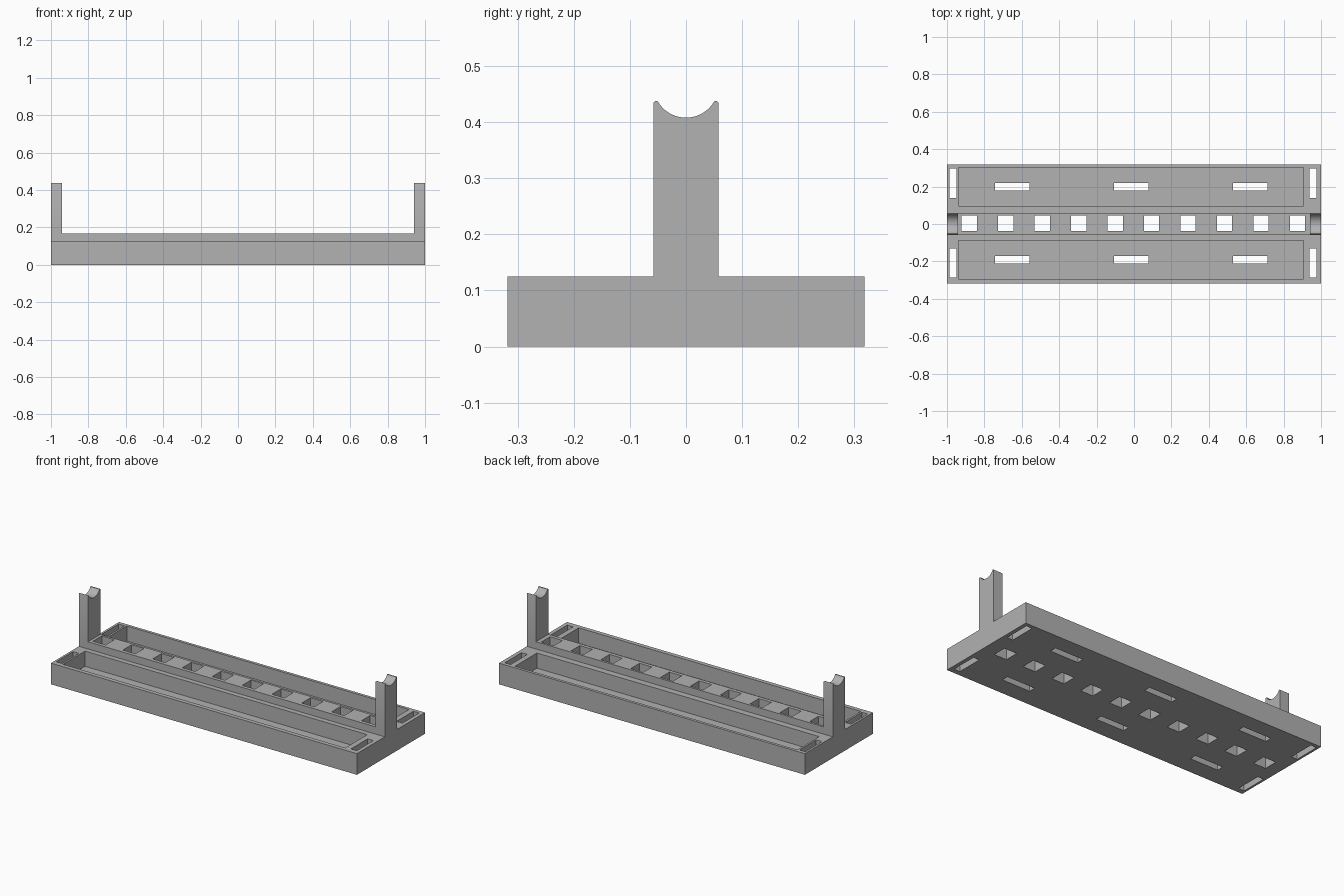
import bpy
import bmesh
import math

if "Cube" in bpy.data.objects:
    bpy.data.objects.remove(bpy.data.objects["Cube"])

HALF_DEPTH = 0.318
BASE_TOP = 0.125
RIB_TOP = 0.168
RIB_HALF = 0.058
POST_TOP = 0.438
POST_WIDTH = 0.06
POCKET_FLOOR = 0.035

grey = bpy.data.materials.new("matte grey")
grey.use_nodes = True
colour = (0.445, 0.445, 0.445, 1)
grey.diffuse_color = colour
grey.node_tree.nodes["Principled BSDF"].inputs["Base Color"].default_value = colour


def make_object(name, bm):
    bmesh.ops.recalc_face_normals(bm, faces=bm.faces)
    mesh = bpy.data.meshes.new(name)
    bm.to_mesh(mesh)
    bm.free()
    obj = bpy.data.objects.new(name, mesh)
    bpy.context.collection.objects.link(obj)
    mesh.materials.append(grey)
    return obj


def extrude_profile(name, profile, x0, x1):
    """Extrude a (y, z) outline along x."""
    bm = bmesh.new()
    face = bm.faces.new([bm.verts.new((x0, y, z)) for y, z in profile])
    result = bmesh.ops.extrude_face_region(bm, geom=[face])
    moved = [v for v in result["geom"] if isinstance(v, bmesh.types.BMVert)]
    bmesh.ops.translate(bm, verts=moved, vec=(x1 - x0, 0, 0))
    return make_object(name, bm)


def add_box(bm, x0, x1, y0, y1, z0, z1):
    verts = bmesh.ops.create_cube(bm, size=1)["verts"]
    bmesh.ops.scale(bm, verts=verts, vec=(x1 - x0, y1 - y0, z1 - z0))
    bmesh.ops.translate(bm, verts=verts,
                        vec=((x0 + x1) / 2, (y0 + y1) / 2, (z0 + z1) / 2))


def cut(target, name, boxes):
    """Subtract a set of separate boxes from the target."""
    bm = bmesh.new()
    for box in boxes:
        add_box(bm, *box)
    cutter = make_object(name, bm)
    cutter.hide_render = True
    mod = target.modifiers.new(name, "BOOLEAN")
    mod.operation = "DIFFERENCE"
    mod.solver = "EXACT"
    mod.object = cutter
    bpy.context.view_layer.objects.active = target
    bpy.ops.object.modifier_apply(modifier=mod.name)
    bpy.data.objects.remove(cutter)


# Tray body with raised centre rib
half = [(HALF_DEPTH, 0), (HALF_DEPTH, BASE_TOP), (RIB_HALF, BASE_TOP), (RIB_HALF, RIB_TOP)]
tray = extrude_profile("tray", half + [(-y, z) for y, z in reversed(half)], -1, 1)

# Long pockets either side of the rib
cut(tray, "pocket_cutter", [(-0.938, 0.907, y, y + 0.205, POCKET_FLOOR, 0.3)
                            for y in (0.096, -0.293)])

# Drain slots in the pockets, end slots, and the row of square holes
holes = []
for y in (0.198, -0.191):
    for x in (-0.651, -0.014, 0.622):
        holes.append((x - 0.092, x + 0.092, y - 0.02, y + 0.02, -0.1, 0.3))
for y in (0.218, -0.209):
    for x in (-0.968, 0.958):
        holes.append((x - 0.019, x + 0.019, y - 0.078, y + 0.078, -0.1, 0.3))
for i in range(10):
    x = -0.881 + 0.195 * i
    holes.append((x - 0.041, x + 0.041, -0.037, 0.045, -0.1, 0.3))
cut(tray, "hole_cutter", holes)

# End posts with a scooped cradle and rounded tips
scoop_r, scoop_z, tip_y, tip_r = 0.058, 0.466, 0.053, 0.005
outline = [(-RIB_HALF, RIB_TOP)]
for i in range(5):
    a = math.pi - i * math.radians(32)
    outline.append((-tip_y + tip_r * math.cos(a), POST_TOP - tip_r + tip_r * math.sin(a)))
for i in range(17):
    a = math.radians(-145 + 110 * i / 16)
    outline.append((scoop_r * math.cos(a), scoop_z + scoop_r * math.sin(a)))
for i in range(5):
    a = math.radians(32) * (4 - i)
    outline.append((tip_y + tip_r * math.cos(a), POST_TOP - tip_r + tip_r * math.sin(a)))
outline.append((RIB_HALF, RIB_TOP))

for name, x0 in (("left_post", 1 - POST_WIDTH), ("right_post", -1)):
    post = extrude_profile(name, outline, x0, x0 + POST_WIDTH)
    bpy.ops.object.select_all(action="DESELECT")
    post.select_set(True)
    bpy.context.view_layer.objects.active = post
    bpy.ops.object.shade_smooth_by_angle(angle=math.radians(35))
